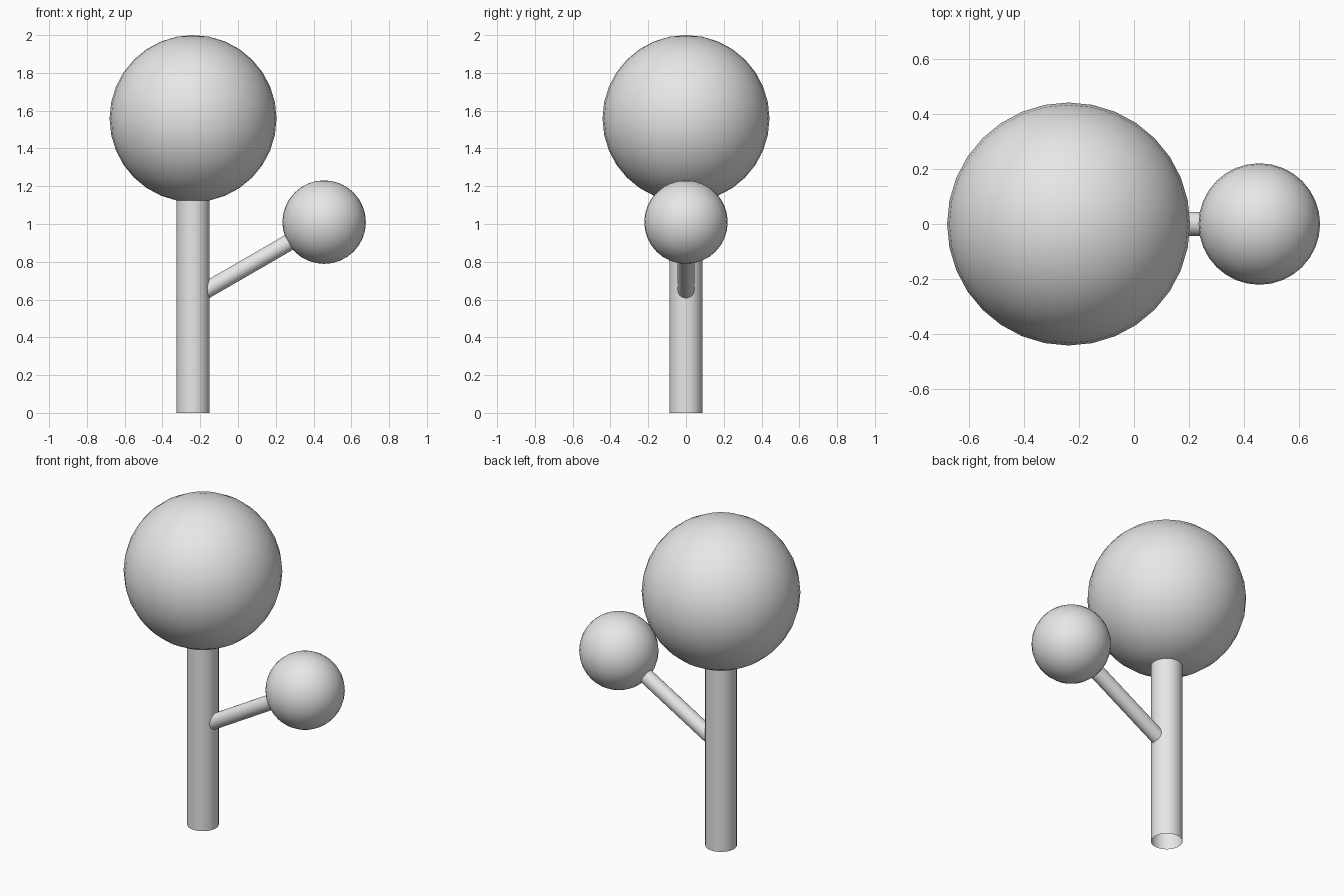
import bpy
from mathutils import Vector

cube = bpy.data.objects.get("Cube")
if cube:
    bpy.data.objects.remove(cube, do_unlink=True)

# One plain grey for the whole tree
grey = bpy.data.materials.new("plain_grey")
grey.diffuse_color = (0.8, 0.8, 0.8, 1)
grey.use_nodes = True
grey.node_tree.nodes["Principled BSDF"].inputs["Base Color"].default_value = grey.diffuse_color


def finish(name):
    obj = bpy.context.object
    obj.name = name
    obj.data.materials.append(grey)
    bpy.ops.object.shade_smooth_by_angle()
    return obj


def ball(name, center, radius):
    bpy.ops.mesh.primitive_uv_sphere_add(segments=32, ring_count=16,
                                         radius=radius, location=center)
    return finish(name)


def rod(name, start, end, radius):
    """Open-ended cylinder running between two points."""
    axis = end - start
    bpy.ops.mesh.primitive_cylinder_add(
        vertices=32, radius=radius, depth=axis.length, end_fill_type='NOTHING',
        location=(start + end) / 2, rotation=axis.to_track_quat('Z', 'Y').to_euler())
    return finish(name)


crown_center = Vector((-0.238, 0, 1.558))
small_center = Vector((0.456, 0, 1.01))
trunk_base = Vector((crown_center.x, 0, 0))
branch_root = Vector((-0.21, 0, 0.625))

# Foliage
ball("main_crown", crown_center, 0.442)
ball("small_crown", small_center, 0.221)

# Wood, with hidden ends buried inside the crowns and trunk
rod("trunk", trunk_base, Vector((crown_center.x, 0, 1.25)), 0.088)
rod("side_branch", branch_root, branch_root.lerp(small_center, 0.85), 0.044)
